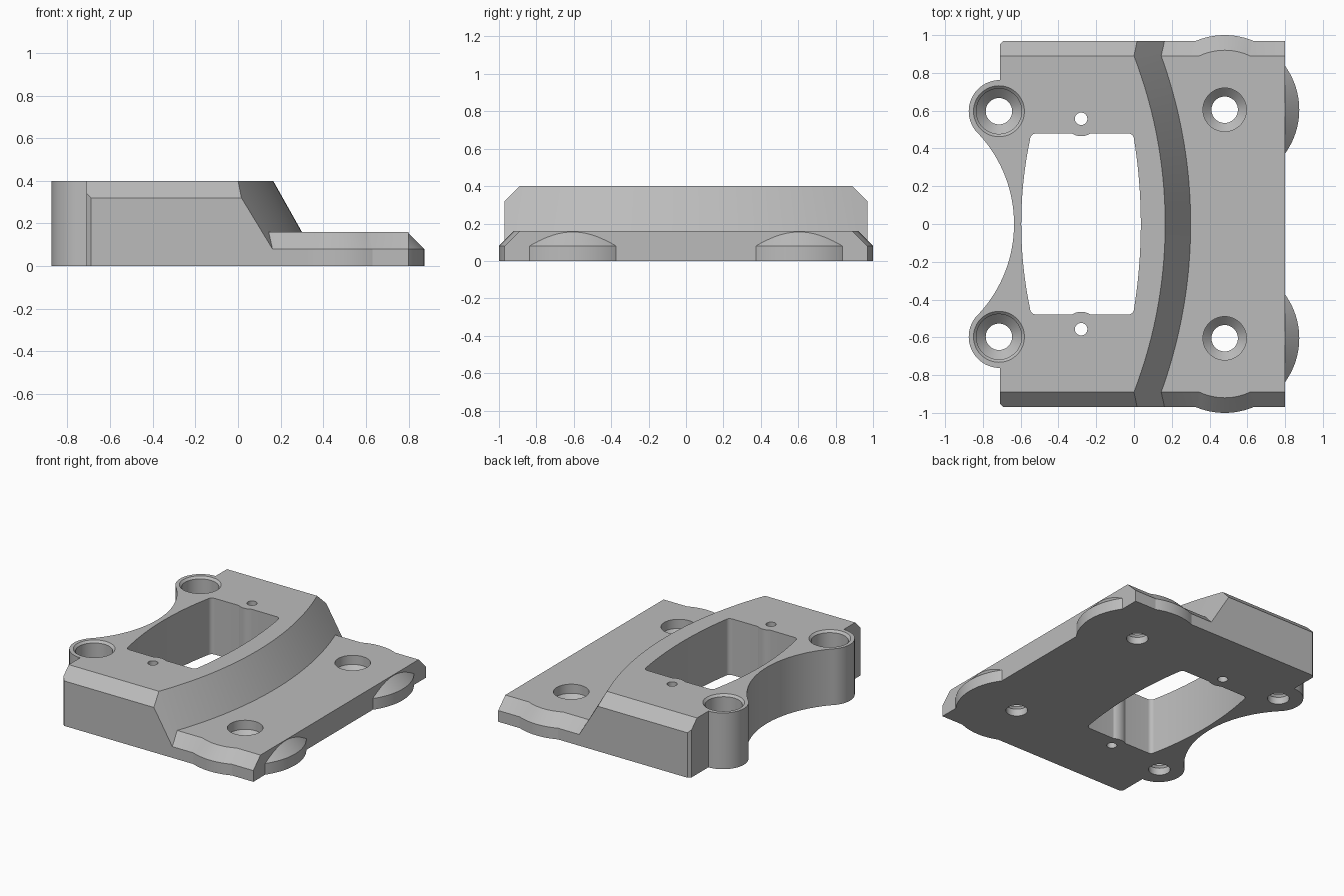
import bpy, bmesh
from math import sin, cos, pi, atan2, sqrt, radians

if "Cube" in bpy.data.objects:
    bpy.data.objects.remove(bpy.data.objects["Cube"])

grey = bpy.data.materials.new("light_grey")
grey.diffuse_color = (0.50, 0.50, 0.50, 1)
grey.use_nodes = True
grey.node_tree.nodes["Principled BSDF"].inputs["Base Color"].default_value = grey.diffuse_color


def loft(name, rings):
    """Closed solid from a stack of equal-length point rings."""
    bm = bmesh.new()
    rows = [[bm.verts.new(p) for p in ring] for ring in rings]
    n = len(rows[0])
    for a, b in zip(rows, rows[1:]):
        for i in range(n):
            j = (i + 1) % n
            bm.faces.new((a[i], a[j], b[j], b[i]))
    bm.faces.new(rows[0][::-1])
    bm.faces.new(rows[-1])
    bmesh.ops.recalc_face_normals(bm, faces=bm.faces)
    me = bpy.data.meshes.new(name)
    bm.to_mesh(me)
    bm.free()
    me.materials.append(grey)
    ob = bpy.data.objects.new(name, me)
    bpy.context.collection.objects.link(ob)
    return ob


def prism(name, outline, z0, z1):
    return loft(name, [[(x, y, z) for x, y in outline] for z in (z0, z1)])


def turned(name, x, y, profile, n=64):
    """Solid of revolution from (radius, height) steps."""
    return loft(name, [[(x + r * cos(2 * pi * i / n), y + r * sin(2 * pi * i / n), z)
                        for i in range(n)] for r, z in profile])


def arc(cx, cy, r, a0, a1, n):
    return [(cx + r * cos(a0 + (a1 - a0) * i / n),
             cy + r * sin(a0 + (a1 - a0) * i / n)) for i in range(n + 1)]


def combine(target, tool, op):
    m = target.modifiers.new("bool", 'BOOLEAN')
    m.operation, m.solver, m.object = op, 'EXACT', tool
    bpy.context.view_layer.objects.active = target
    bpy.ops.object.modifier_apply(modifier=m.name)
    bpy.data.objects.remove(tool)


# Raised block: round ears at the left joined by a concave arc
EX, EY, ER = -0.71, 0.597, 0.165
SX, SR = -1.335, 0.70
t = atan2(EY, EX - SX)
ear = arc(EX, EY, ER, pi / 2, pi + t, 24)
half = [(0.6, 0.97), (-0.69, 0.97), (-0.71, 0.95)] + ear
scoop = arc(SX, 0, SR, t, -t, 40)[1:-1]
outline = half + scoop + [(x, -y) for x, y in reversed(half)]
body = prism("mounting_bracket", outline, 0, 0.4)

# Conical sloped front of the block
CX = 0.165 - 2.48


def sector(z):
    r = 2.48 + (0.4 - z) * 0.5625
    return [(x, y, z) for x, y in [(-1.2, -1.3)] + arc(CX, 0, r, -0.5, 0.5, 72) + [(-1.2, 1.3)]]


combine(body, loft("slope_cutter", [sector(-0.1), sector(0.5)]), 'INTERSECT')

# Bevels along both long top edges
for s in (1, -1):
    tri = [(s * 0.87, 0.42), (s * 0.99, 0.42), (s * 0.99, 0.30)]
    combine(body, loft("bevel_cutter", [[(x, y, z) for y, z in tri] for x in (-1, 1)]),
            'DIFFERENCE')

# Low base plate with bevelled sides
section = [(-0.97, 0), (0.97, 0), (0.97, 0.08), (0.89, 0.16), (-0.89, 0.16), (-0.97, 0.08)]
combine(body, loft("base_plate", [[(x, y, z) for y, z in section] for x in (-0.3, 0.80)]),
        'UNION')

# Round lobes at the right corners
for s in (1, -1):
    combine(body, turned("lobe", 0.48, s * 0.605,
                         [(0.395, 0), (0.395, 0.08), (0.315, 0.16)], 96), 'UNION')


# Central window: bowed sides, rounded corners, small bump beside each pin hole
def bow(x_mid, x_end, h, n=20):
    return [(x_mid + (x_end - x_mid) * (y / h) ** 2, y)
            for y in [-h + 2 * h * i / n for i in range(n + 1)]]


bump = arc(-0.28, 0.555, 0.09, radians(-56.5), radians(-123.5), 10)
top = arc(-0.03, 0.449, 0.03, radians(10), pi / 2, 6) + bump + \
    arc(-0.52, 0.449, 0.03, pi / 2, radians(170), 6)
window = bow(0.036, 0.0, 0.45) + top + bow(-0.597, -0.55, 0.45)[::-1] + \
    [(x, -y) for x, y in reversed(top)]
combine(body, prism("window_cutter", window, -0.1, 0.5), 'DIFFERENCE')

# Countersunk screw holes and pin holes
for s in (1, -1):
    for x, y, prof in (
            (-0.715, 0.597, [(0.07, -0.1), (0.07, 0.05), (0.12, 0.10), (0.12, 0.385),
                             (0.135, 0.4), (0.135, 0.5)]),
            (0.48, 0.605, [(0.07, -0.1), (0.07, 0.05), (0.115, 0.095), (0.115, 0.3)]),
            (-0.28, 0.557, [(0.033, -0.1), (0.033, 0.5)])):
        combine(body, turned("hole_cutter", x, s * y, prof, 48), 'DIFFERENCE')

bpy.ops.object.select_all(action='DESELECT')
body.select_set(True)
bpy.context.view_layer.objects.active = body
bpy.ops.object.shade_smooth_by_angle(angle=radians(20))
